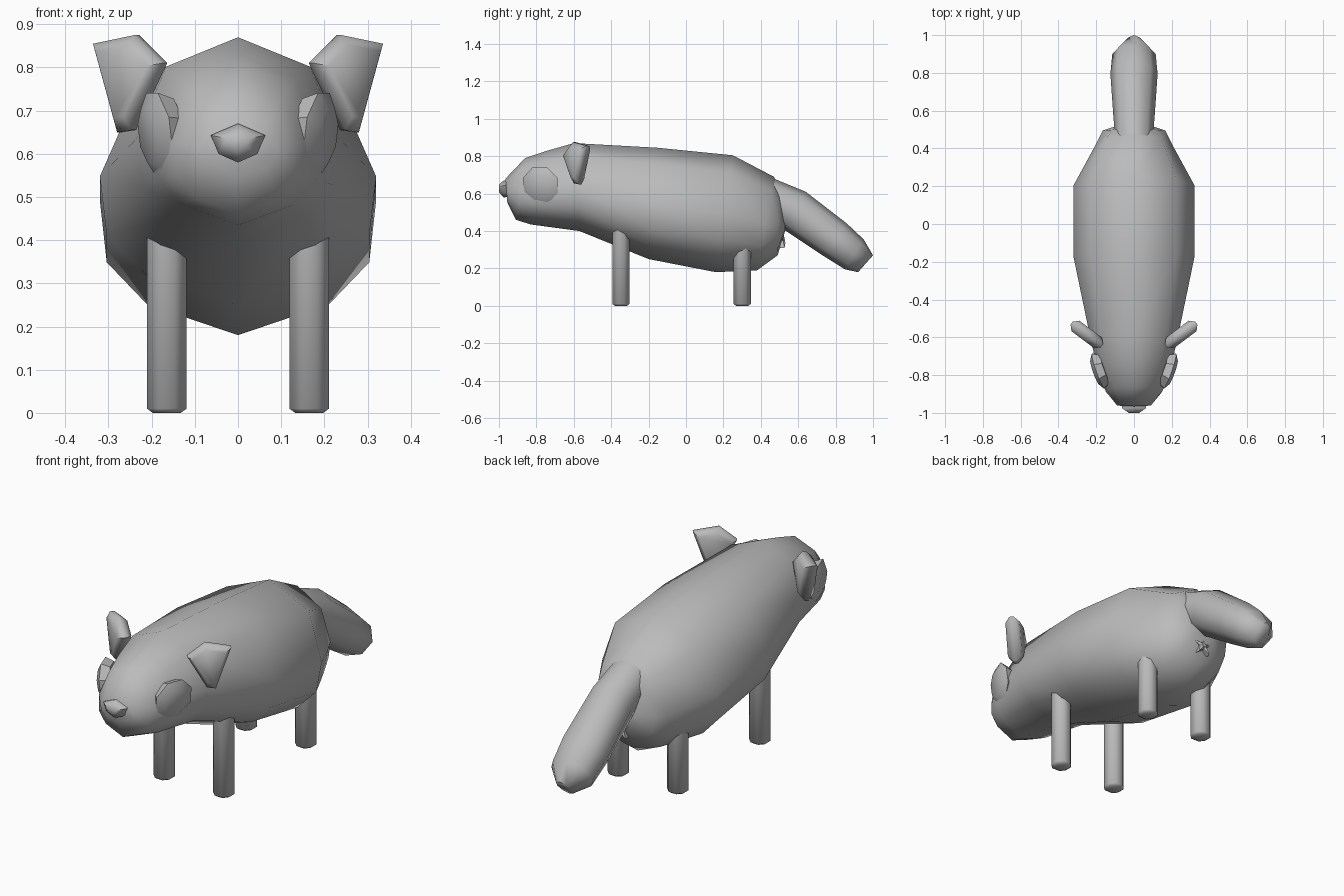
import bpy, bmesh, math
from mathutils import Vector

if "Cube" in bpy.data.objects:
    bpy.data.objects.remove(bpy.data.objects["Cube"])

GREY = (0.5, 0.5, 0.5, 1)
grey = bpy.data.materials.new("plain grey")
grey.use_nodes = True
grey.diffuse_color = GREY
grey.node_tree.nodes["Principled BSDF"].inputs["Base Color"].default_value = GREY


def loft(name, rings, angle=60):
    """Skin a list of equal-length point rings and cap both ends."""
    bm = bmesh.new()
    loops = [[bm.verts.new(p) for p in ring] for ring in rings]
    n = len(loops[0])
    for a, b in zip(loops, loops[1:]):
        for i in range(n):
            j = (i + 1) % n
            bm.faces.new((a[i], a[j], b[j], b[i]))
    bm.faces.new(loops[0])
    bm.faces.new(loops[-1])
    bmesh.ops.recalc_face_normals(bm, faces=bm.faces)
    mesh = bpy.data.meshes.new(name)
    bm.to_mesh(mesh)
    bm.free()
    mesh.materials.append(grey)
    obj = bpy.data.objects.new(name, mesh)
    bpy.context.collection.objects.link(obj)
    bpy.ops.object.select_all(action="DESELECT")
    obj.select_set(True)
    bpy.context.view_layer.objects.active = obj
    bpy.ops.object.shade_smooth_by_angle(angle=math.radians(angle))
    return obj


def polygon(n, start=0.0):
    return [(math.cos(start + math.tau * i / n), math.sin(start + math.tau * i / n))
            for i in range(n)]


def section(shape, top_y, top_z, bottom_y, bottom_z, width):
    """A cross-section hung between a top point and a bottom point."""
    top, bottom = Vector((0, top_y, top_z)), Vector((0, bottom_y, bottom_z))
    mid, up = (top + bottom) / 2, (top - bottom) / 2
    return [mid + Vector((width * u, 0, 0)) + up * v for u, v in shape]


# Body and head: angular back, fuller belly
half = [(0.71, 0.71), (1, 0), (0.95, -0.46), (0.66, -0.77)]
belly = [(0, 1)] + half + [(0, -1)] + [(-u, v) for u, v in reversed(half)]
body_sections = [
    (-0.965, 0.68, -0.955, 0.55, 0.09),
    (-0.86, 0.79, -0.91, 0.46, 0.15),
    (-0.74, 0.83, -0.83, 0.435, 0.19),
    (-0.6, 0.87, -0.57, 0.40, 0.235),
    (-0.15, 0.845, -0.2, 0.25, 0.32),
    (0.25, 0.805, 0.16, 0.18, 0.32),
    (0.47, 0.69, 0.38, 0.19, 0.2),
    (0.5, 0.62, 0.49, 0.27, 0.165),
    (0.53, 0.47, 0.53, 0.4, 0.06),
]
loft("body", [section(belly, *s) for s in body_sections], 75)

# Drooping tail
tail_sections = [
    (0.47, 0.68, 0.44, 0.46, 0.10),
    (0.64, 0.61, 0.52, 0.41, 0.11),
    (0.86, 0.44, 0.73, 0.27, 0.125),
    (0.95, 0.355, 0.85, 0.195, 0.115),
    (1.0, 0.27, 0.92, 0.18, 0.04),
]
loft("tail", [section(polygon(8, math.pi / 2), *s) for s in tail_sections])

# Nose: wide, peaked top and narrow underside
nose = [(0, 0.67), (0.063, 0.643), (0.045, 0.6), (0, 0.58), (-0.045, 0.6), (-0.063, 0.643)]
loft("nose", [[Vector((x * s, y, 0.63 + (z - 0.63) * s)) for x, z in nose]
              for y, s in ((-0.93, 0.95), (-0.975, 1), (-1.0, 0.45))])

for side, word in ((1, "left"), (-1, "right")):
    # Legs with slightly chamfered feet
    for part, y, top in (("front", -0.348, 0.5), ("rear", 0.3, 0.4)):
        loft(f"{word}_{part}_leg",
             [[Vector((side * 0.165 + u * r, y + v * r, z)) for u, v in polygon(8, math.pi / 8)]
              for z, r in ((0, 0.035), (0.01, 0.05), (top, 0.05))])

    # Eye: octagonal bevelled disc facing outward and forward
    normal = Vector((side * 0.93, -0.33, -0.12)).normalized()
    across = normal.cross(Vector((0, 0, 1))).normalized()
    up = across.cross(normal)
    centre = Vector((side * 0.188, -0.778, 0.645))
    loft(f"{word}_eye",
         [[centre + normal * d + (across * u + up * v) * r for u, v in polygon(8, math.pi / 8)]
          for r, d in ((0.085, -0.04), (0.105, 0), (0.068, 0.022))], 40)

    # Ear: thick plate swept outward and back
    outline = [(-0.01, 0.655), (0.03, 0.65), (0.1, 0.855), (-0.02, 0.875), (-0.1, 0.81)]
    along, thick = Vector((side * 0.8, 0.6, 0)), Vector((side * 0.6, -0.8, 0))
    base = Vector((side * 0.25, -0.585, 0.785))
    loft(f"{word}_ear",
         [[base + (along * u + Vector((0, 0, z - 0.785))) * s + thick * d for u, z in outline]
          for s, d in ((0.75, -0.035), (1, -0.01), (1, 0.01), (0.75, 0.035))])

# Small star under the tail
star = [(u * r, v * r) for (u, v), r in zip(polygon(10, math.pi / 2), [0.055, 0.022] * 5)]
loft("tail_star", [[Vector((u * s, y - 0.2 * (0.36 - (0.36 + v * s)) * -1, 0.355 + v * s))
                    for u, v in star] for y, s in ((0.495, 1), (0.518, 1), (0.528, 0.4))], 30)
